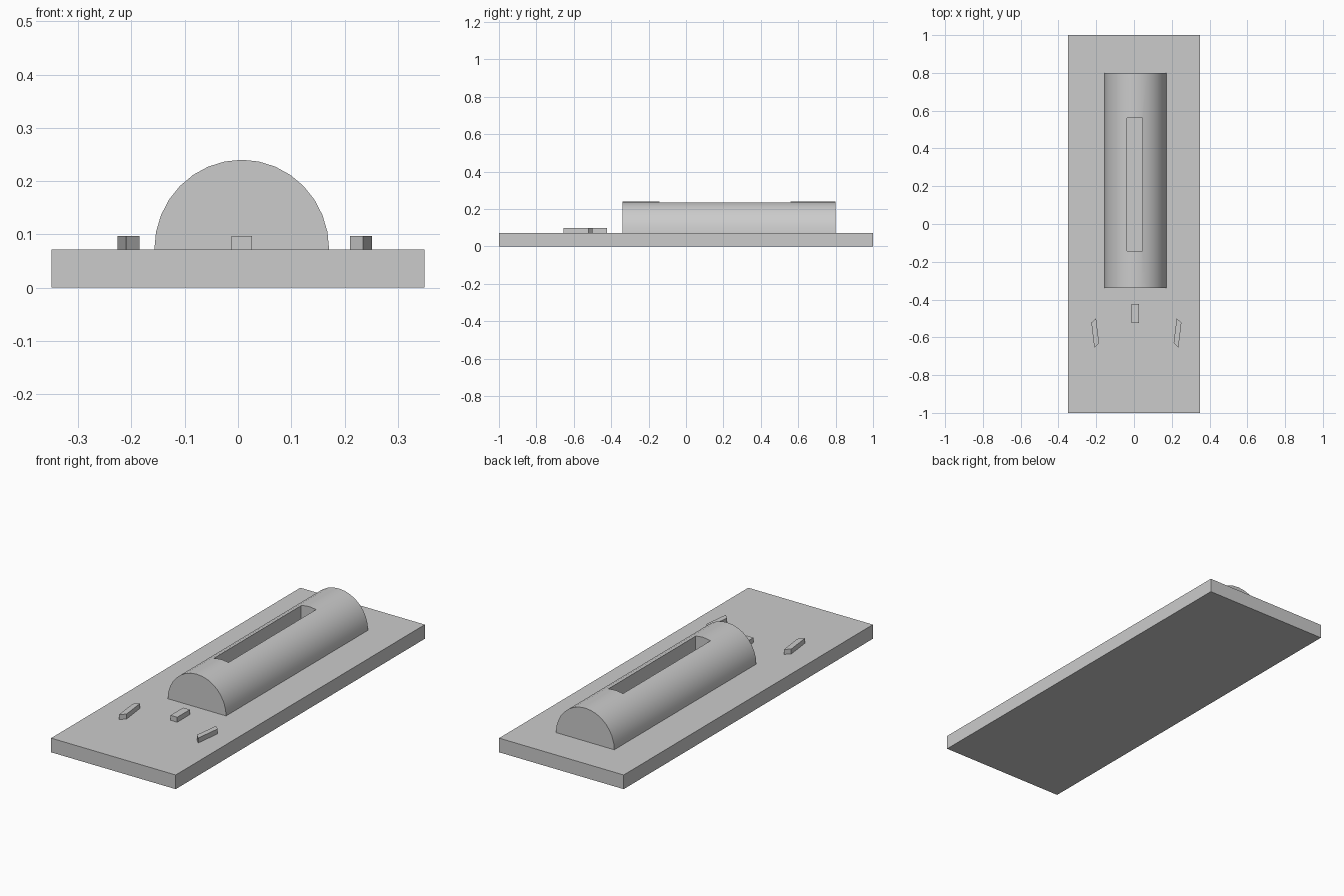
import bpy, bmesh, math
from mathutils import Vector

if "Cube" in bpy.data.objects:
    bpy.data.objects.remove(bpy.data.objects["Cube"])

TOP = 0.072      # top of the base plate
MID = 0.0125     # mirror line of the small side pegs


def prism(name, profile, extrude):
    """Extrude a closed 3D profile along a vector."""
    bm = bmesh.new()
    face = bm.faces.new([bm.verts.new(p) for p in profile])
    out = bmesh.ops.extrude_face_region(bm, geom=[face], use_keep_orig=True)
    verts = [g for g in out["geom"] if isinstance(g, bmesh.types.BMVert)]
    bmesh.ops.translate(bm, verts=verts, vec=Vector(extrude))
    bmesh.ops.recalc_face_normals(bm, faces=bm.faces)
    mesh = bpy.data.meshes.new(name)
    bm.to_mesh(mesh)
    bm.free()
    obj = bpy.data.objects.new(name, mesh)
    bpy.context.collection.objects.link(obj)
    return obj


def slab(name, outline, z0, z1):
    return prism(name, [(x, y, z0) for x, y in outline], (0, 0, z1 - z0))


def box(name, x0, x1, y0, y1, z0, z1):
    return slab(name, [(x0, y0), (x1, y0), (x1, y1), (x0, y1)], z0, z1)


# Base plate
box("base_plate", -0.35, 0.35, -1, 1, 0, TOP)

# Half-round housing
arc = [math.pi * i / 16 for i in range(17)]
housing = prism("housing",
                [(0.007 + 0.164 * math.cos(a), -0.34, TOP + 0.168 * math.sin(a)) for a in arc],
                (0, 1.14, 0))

# Long slot cut down through the housing
cutter = box("slot_cutter", -0.037, 0.046, -0.143, 0.56, 0.03, 0.4)
cutter.hide_render = True
cut = housing.modifiers.new("slot", 'BOOLEAN')
cut.operation = 'DIFFERENCE'
cut.solver = 'EXACT'
cut.object = cutter
bpy.context.view_layer.objects.active = housing
housing.select_set(True)
bpy.ops.object.modifier_apply(modifier="slot")
bpy.data.objects.remove(cutter)
bpy.ops.object.shade_smooth_by_angle(angle=math.radians(30))

# Centre peg and mirrored slanted side pegs
box("centre_peg", -0.012, 0.026, -0.525, -0.423, TOP, 0.097)
outline = [(0.226, -0.50), (0.251, -0.522), (0.235, -0.655), (0.21, -0.63)]
slab("right_peg", outline, TOP, 0.097)
slab("left_peg", [(2 * MID - x, y) for x, y in outline], TOP, 0.097)
